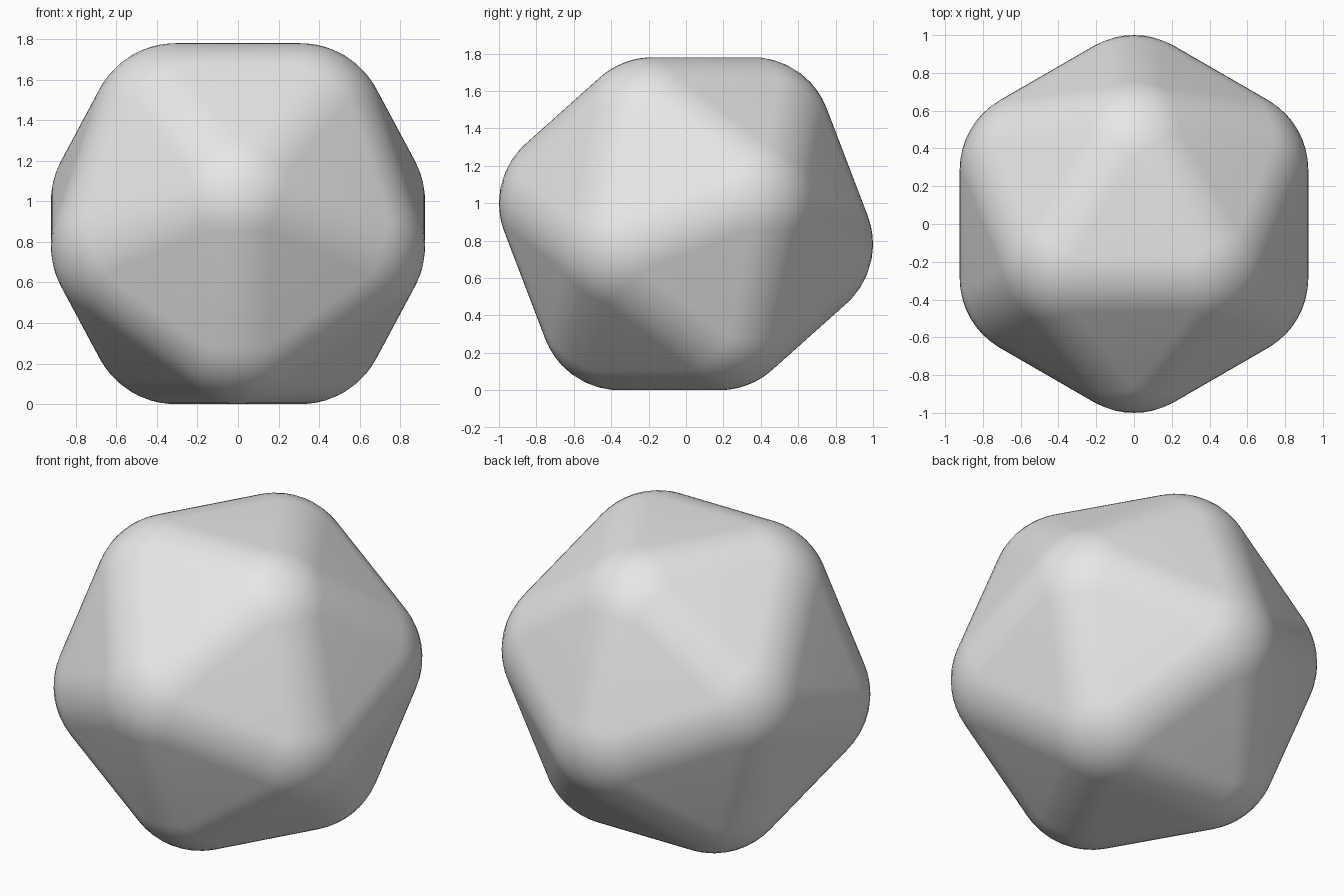
import bpy
import bmesh
from mathutils import Matrix, Vector

INRADIUS = 0.89      # half the height between opposite faces
ROUNDING = 0.424     # radius of the rounded edges and corners
RATIO = 0.79465      # inradius / circumradius of an icosahedron
SEGMENTS = 8

cube = bpy.data.objects.get("Cube")
if cube:
    bpy.data.objects.remove(cube, do_unlink=True)

# Sharp icosahedron, turned so that it rests on a face
bm = bmesh.new()
bmesh.ops.create_icosphere(bm, subdivisions=1, radius=INRADIUS / RATIO)
bm.normal_update()
bm.faces.ensure_lookup_table()
face = bm.faces[0]
up = face.normal.copy()
back = (face.verts[0].co - face.calc_center_median()).normalized()
turn = Matrix((back.cross(up), back, up)).to_4x4()
bmesh.ops.transform(bm, matrix=turn, verts=bm.verts)

# Centres of the rounded corners
centres = [v.co * (1 - ROUNDING / INRADIUS) for v in bm.verts]

# Round every edge, then true up each corner to a sphere
bmesh.ops.bevel(bm, geom=bm.edges[:], offset=ROUNDING * 0.382,
                offset_type='OFFSET', segments=SEGMENTS, profile=0.5,
                affect='EDGES')
for v in bm.verts:
    c = min(centres, key=lambda p: (p - v.co).length)
    v.co = c + (v.co - c).normalized() * ROUNDING
bmesh.ops.translate(bm, vec=Vector((0, 0, INRADIUS)), verts=bm.verts)
bmesh.ops.recalc_face_normals(bm, faces=bm.faces[:])

mesh = bpy.data.meshes.new("rounded_icosahedron")
bm.to_mesh(mesh)
bm.free()
body = bpy.data.objects.new("rounded_icosahedron", mesh)
bpy.context.collection.objects.link(body)

# Plain grey surface
grey = bpy.data.materials.new("light grey")
grey.use_nodes = True
colour = (0.8, 0.8, 0.8, 1)
grey.diffuse_color = colour
grey.node_tree.nodes["Principled BSDF"].inputs["Base Color"].default_value = colour
mesh.materials.append(grey)

# Smooth shading
bpy.ops.object.select_all(action='DESELECT')
body.select_set(True)
bpy.context.view_layer.objects.active = body
bpy.ops.object.shade_smooth_by_angle()
